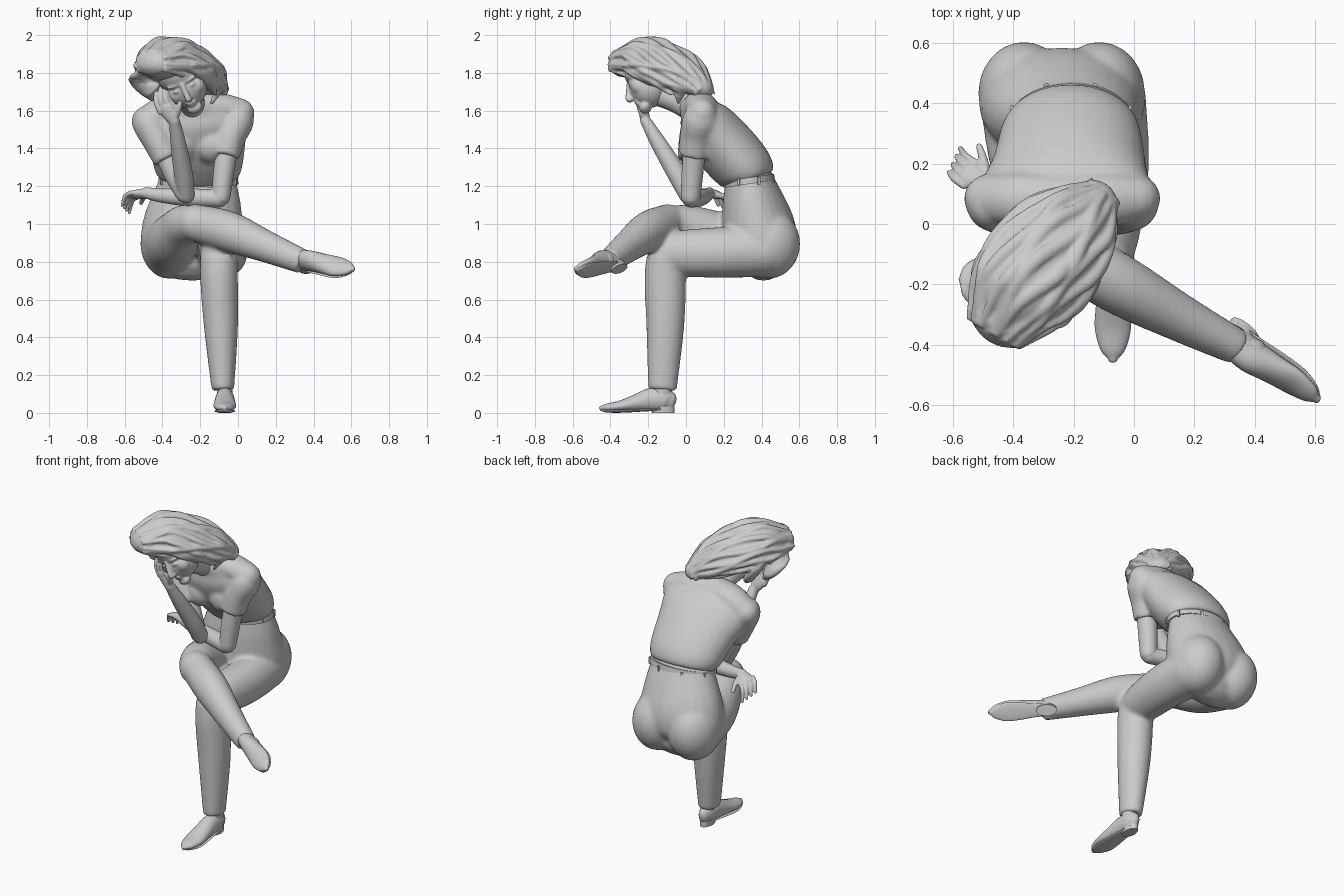
import bpy, bmesh, math, random
from mathutils import Vector, Matrix
random.seed(4)


def finish(name, bm):
    bmesh.ops.recalc_face_normals(bm, faces=bm.faces)
    me = bpy.data.meshes.new(name)
    bm.to_mesh(me)
    bm.free()
    ob = bpy.data.objects.new(name, me)
    bpy.context.collection.objects.link(ob)
    return ob


def frames(pts, ref, sub=5):
    """Smooth path of (x, y, z, half width, half height) into oriented rings."""
    p = [Vector(q) for q in pts]
    p = [2 * p[0] - p[1]] + p + [2 * p[-1] - p[-2]]
    out = []
    for i in range(1, len(p) - 2):
        a, b, c, d = p[i - 1:i + 3]
        for k in range(sub + (i == len(p) - 3)):
            t = k / sub
            out.append(0.5 * (2 * b + (c - a) * t + (2 * a - 5 * b + 4 * c - d) * t * t
                              + (3 * b - a - 3 * c + d) * t ** 3))
    res = []
    for i, v in enumerate(out):
        n, m = out[min(i + 1, len(out) - 1)], out[max(i - 1, 0)]
        t = (Vector(n[:3]) - Vector(m[:3])).normalized()
        s = Vector(ref).cross(t)
        if s.length < 0.1:
            s = Vector((1, 0, 0)).cross(t)
        s.normalize()
        res.append((Vector(v[:3]), s, t.cross(s), t, max(v[3], .003), max(v[4], .003)))
    return res


def loft(name, pts, ref=(0, 0, 1), low=1, dome=True, seg=24, M=None):
    fr = frames(pts, ref)
    if dome:
        steps = [math.radians(a) for a in (25, 50, 70, 86)]

        def cap(f, sg):
            c, s, u, t, w, h = f
            return [(c + t * sg * min(w, h) * math.sin(a), s, u, t, w * math.cos(a), h * math.cos(a)) for a in steps]
        fr = cap(fr[0], -1)[::-1] + fr + cap(fr[-1], 1)
    bm = bmesh.new()
    rings = []
    for c, s, u, t, w, h in fr:
        ring = []
        for k in range(seg):
            a = 2 * math.pi * k / seg
            y = math.sin(a)
            ring.append(bm.verts.new(c + s * w * math.cos(a) + u * h * y * (low if y < 0 else 1)))
        rings.append(ring)
    for r, q in zip(rings, rings[1:]):
        for k in range(seg):
            bm.faces.new((r[k], r[(k + 1) % seg], q[(k + 1) % seg], q[k]))
    bm.faces.new(rings[0])
    bm.faces.new(rings[-1])
    if M:
        bm.transform(M)
    return finish(name, bm)


def ball(name, c, r, M=Matrix()):
    bm = bmesh.new()
    bmesh.ops.create_uvsphere(bm, u_segments=24, v_segments=16, radius=1,
                              matrix=M @ Matrix.Translation(c) @ Matrix.Diagonal((*r, 1)))
    return finish(name, bm)


def fuse(name, obs, voxel, smooth=4):
    """Merge overlapping pieces into one continuous skin."""
    bpy.ops.object.select_all(action='DESELECT')
    for o in obs:
        o.select_set(True)
    bpy.context.view_layer.objects.active = obs[0]
    bpy.ops.object.join()
    ob = obs[0]
    ob.name = name
    m = ob.modifiers.new("merge", 'REMESH')
    m.mode, m.voxel_size, m.use_smooth_shade = 'VOXEL', voxel, True
    m = ob.modifiers.new("soften", 'SMOOTH')
    m.factor, m.iterations = 0.5, smooth
    return ob


def basis(o, f, u):
    f = Vector(f).normalized()
    u = Vector(u)
    u = (u - f * u.dot(f)).normalized()
    M = Matrix((f.cross(u), f, u)).transposed().to_4x4()
    M.translation = o
    return M


BACK = (0, 1, 0)

# Trousers: pelvis, seat, thighs and shins
fuse("trousers", [
    loft("pelvis", [(-.21, .335, 1.23, .205, .13), (-.22, .355, 1.12, .238, .165), (-.235, .38, 1.0, .268, .192),
                    (-.24, .405, .9, .275, .183), (-.24, .41, .83, .25, .13)], BACK),
    ball("seat_a", (-.365, .435, .895), (.152, .17, .185)),
    ball("seat_b", (-.115, .435, .895), (.152, .17, .185)),
    loft("thigh_left", [(-.1, .42, .86, .14, .14), (-.08, .2, .85, .13, .135), (-.09, 0, .845, .115, .125),
                        (-.1, -.1, .84, .1, .11)]),
    loft("shin_left", [(-.1, -.11, .83, .1, .1), (-.1, -.11, .7, .1, .11), (-.09, -.11, .45, .09, .1),
                       (-.08, -.125, .12, .06, .076)], BACK, dome=False),
    loft("thigh_right", [(-.37, .4, .88, .14, .15), (-.34, .2, .92, .135, .14), (-.29, .02, .985, .11, .115),
                         (-.25, -.07, 1.0, .1, .1)]),
    loft("shin_right", [(-.22, -.1, 1.005, .095, .1), (-.05, -.2, .96, .1, .108), (.15, -.31, .88, .08, .085),
                        (.345, -.41, .8, .06, .066)], dome=False),
    ball("knee_right", (-.225, -.1, 1.005), (.1, .1, .1)),
], .012, 8)

# Belt with loops
loft("belt", [(-.21, .335, 1.212, .212, .138), (-.21, .33, 1.245, .21, .137)], BACK, dome=False, seg=48)
for i in range(8):
    a = math.tau * (i + .5) / 8
    bm = bmesh.new()
    bmesh.ops.create_cube(bm, size=1, matrix=Matrix.Translation((-.21 + .212 * math.cos(a), .333 + .138 * math.sin(a), 1.228))
                          @ Matrix.Rotation(a, 4, 'Z') @ Matrix.Diagonal((.012, .014, .042, 1)))
    finish("belt_loop", bm)

# Shirt: leaning torso, bust, sloping shoulders and short sleeves
fuse("shirt", [
    loft("torso", [(-.21, .335, 1.235, .2, .13), (-.21, .31, 1.29, .23, .155), (-.215, .2, 1.415, .255, .162),
                   (-.23, .10, 1.54, .285, .138), (-.235, .055, 1.615, .22, .097), (-.24, .015, 1.67, .09, .075)],
         BACK, dome=False, seg=32),
    ball("bust_a", (-.31, .07, 1.42), (.095, .09, .1)),
    ball("bust_b", (-.14, .07, 1.42), (.095, .09, .1)),
    loft("yoke", [(-.49, .085, 1.545, .078, .075), (-.38, .08, 1.61, .09, .075), (-.24, .07, 1.63, .09, .07),
                  (-.1, .08, 1.62, .09, .075), (.01, .085, 1.585, .078, .08)]),
    loft("sleeve_left", [(-.02, .085, 1.6, .07, .08), (-.003, .077, 1.55, .088, .096), (-.04, .055, 1.46, .08, .089),
                         (-.065, .04, 1.36, .074, .078)], BACK, dome=False),
    loft("sleeve_right", [(-.46, .085, 1.58, .07, .08), (-.472, .075, 1.54, .088, .096), (-.43, .05, 1.45, .081, .088),
                          (-.375, .03, 1.34, .073, .077)], BACK, dome=False),
], .012, 6)


def hand(wrist, d, a, n, reach):
    """Palm, four curled fingers and a thumb; d along, a across, n curl direction."""
    w, d, a, n = (Vector(v) for v in (wrist, d, a, n))
    d.normalize(), a.normalize(), n.normalize()
    ref = d.cross(a)
    parts = [loft("palm", [(*w, .03, .026), (*(w + d * .05), .042, .024), (*(w + d * .09), .046, .018)], ref)]
    for i in range(4):
        b = w + d * .08 + a * (i - 1.5) * .029
        m = b + d * reach + n * .015
        t = m + d * reach * .3 + n * (.05 + .006 * i)
        parts.append(loft("finger", [(*b, .013, .013), (*m, .012, .012), (*t, .009, .009)], ref, seg=10))
    b = w + d * .03 + a * .03
    parts.append(loft("thumb", [(*b, .018, .018), (*(b + d * .035 + a * .04), .015, .015),
                                (*(b + d * .06 + a * .065 + n * .02), .011, .011)], ref, seg=10))
    return parts


# Arms: one across the lap, one propping up the face
fuse("left_arm", [
    loft("upper", [(-.05, .05, 1.45, .06, .06), (-.075, .035, 1.28, .056, .058), (-.09, .025, 1.145, .05, .052)], BACK),
    loft("fore", [(-.1, .025, 1.135, .048, .048), (-.25, .07, 1.14, .048, .048), (-.4, .105, 1.15, .036, .038),
                  (-.49, .125, 1.165, .028, .03)]),
    *hand((-.478, .123, 1.165), (-.8, .5, -.12), (.45, .85, -.25), (-.15, .3, -.95), .035)], .005, 2)
fuse("right_arm", [
    loft("upper", [(-.41, .05, 1.45, .06, .06), (-.35, .03, 1.29, .056, .056), (-.285, .01, 1.16, .047, .047)], BACK),
    loft("fore", [(-.275, .01, 1.155, .046, .048), (-.29, -.05, 1.27, .05, .052), (-.315, -.14, 1.42, .042, .043),
                  (-.335, -.21, 1.54, .03, .03)], BACK),
    *hand((-.335, -.215, 1.54), (-.52, -.12, .85), (.8, -.35, .4), (.1, .2, .6), .05)], .006, 3)

# Head: skull, jaw and facial features in a tilted frame (side, forward, up)
H = basis((-.293, -.195, 1.77), (.08, -.85, -.5), (-.42, -.45, .77))
face = [ball("skull", (0, -.01, .05), (.128, .12, .135), H), ball("jaw", (0, .03, -.045), (.106, .1, .108), H),
        ball("chin", (0, .1, -.135), (.042, .034, .03), H), ball("brow", (0, .092, .034), (.085, .02, .016), H),
        ball("upper_lip", (0, .124, -.083), (.03, .012, .008), H), ball("lower_lip", (0, .121, -.1), (.026, .012, .01), H),
        loft("nose", [(0, .108, .03, .014, .014), (0, .132, -.015, .015, .018), (0, .152, -.045, .017, .016),
                      (0, .125, -.055, .02, .012)], BACK, seg=12, M=H)]
for s in (-1, 1):
    face += [ball("cheek", (s * .055, .072, -.035), (.048, .044, .05), H),
             ball("eyelid", (s * .042, .103, .004), (.024, .014, .011), H),
             ball("ear", (s * .115, -.02, -.02), (.014, .028, .04), H)]
fuse("head", face, .006, 4)
loft("neck", [(-.265, -.14, 1.69, .066, .07), (-.25, -.05, 1.655, .066, .068), (-.237, .05, 1.61, .08, .075)], (1, 0, 0))

# Hair: swept-back mass with overlapping locks
mane = [(-.43, -.31, 1.845, .12, .095), (-.375, -.22, 1.845, .167, .14), (-.28, -.1, 1.81, .175, .13),
        (-.19, .0, 1.765, .14, .105), (-.12, .085, 1.715, .07, .055)]
hair = [loft("hair_mass", mane, low=.75, seg=40)]
rings = frames(mane, (0, 0, 1), 2)
for i in range(19):
    a0 = math.pi * (-.2 + 1.4 * i / 18)
    path = []
    for k, (c, s, u, t, w, h) in enumerate(rings):
        a = a0 + .16 * math.sin(k * .9 + i * 1.7)
        r = (.78 if k == 0 else .97) + random.uniform(-.04, .05)
        y = math.sin(a)
        th = (.012, .02, .024, .026, .026, .024, .022, .019, .012)[k]
        back = t * (-.06 if k == 0 else 0)
        path.append((*(c + back + s * w * math.cos(a) * r + u * h * y * r * (.75 if y < 0 else 1)), th, th * .7))
    tip = Vector(path[-1][:3]) + t * random.uniform(.0, .035) + Vector((0, 0, random.uniform(-.05, 0)))
    hair.append(loft("lock", path + [(*tip, .004, .004)], seg=10))
# loose side locks framing the face
for pts in ([(-.46, -.2, 1.87, .1, .05), (-.487, -.19, 1.78, .1, .05), (-.478, -.17, 1.71, .075, .04), (-.455, -.16, 1.67, .025, .02)],
            [(-.44, -.12, 1.86, .06, .05), (-.43, -.09, 1.77, .07, .05), (-.4, -.08, 1.69, .05, .03), (-.37, -.09, 1.65, .02, .015)],
            [(-.42, -.36, 1.87, .03, .02), (-.3, -.315, 1.84, .045, .022), (-.18, -.2, 1.78, .05, .03), (-.12, -.08, 1.69, .012, .01)],
            [(-.22, -.18, 1.85, .04, .04), (-.14, -.11, 1.78, .05, .04), (-.11, -.04, 1.71, .04, .025), (-.14, -.04, 1.64, .008, .008)],
            [(-.36, -.02, 1.8, .04, .04), (-.27, .03, 1.74, .05, .03), (-.19, .06, 1.7, .03, .02)],
            [(-.2, -.08, 1.85, .03, .03), (-.11, -.02, 1.8, .03, .025), (-.07, .02, 1.74, .01, .01)]):
    hair.append(loft("side_lock", pts, seg=12))
fuse("hair", hair, .007, 2)

# Shoes: pointed flats with low heels, built heel to toe
for name, M in (("left_shoe", basis((-.07, -.055, 0), (0, -1, 0), (0, 0, 1))),
                ("right_shoe", basis((.32, -.31, .765), (.76, -.65, -.05), (-.45, -.6, .65)))):
    loft(name, [(0, .03, .062, .032, .05), (0, .06, .07, .045, .06), (0, .13, .07, .05, .062), (0, .21, .053, .056, .045),
                (0, .29, .036, .06, .03), (0, .36, .028, .042, .022), (0, .393, .026, .016, .012)], M=M)
    loft(name + "_sole", [(0, .03, .022, .03, .009), (0, .12, .018, .04, .008), (0, .28, .009, .056, .008),
                          (0, .36, .012, .038, .01), (0, .393, .018, .013, .008)], M=M)
    loft(name + "_heel", [(0, .065, 0, .034, .06), (0, .065, .035, .036, .06)], BACK, dome=False, M=M)
loft("left_ankle", [(-.07, -.125, .08, .042, .05), (-.07, -.125, .16, .042, .05)], BACK)
loft("right_ankle", [(.32, -.4, .81, .045, .045), (.4, -.42, .8, .04, .045)])

# Smooth shading
bpy.ops.object.select_all(action='SELECT')
bpy.context.view_layer.objects.active = bpy.data.objects["belt"]
bpy.ops.object.shade_smooth_by_angle(angle=math.radians(45))
